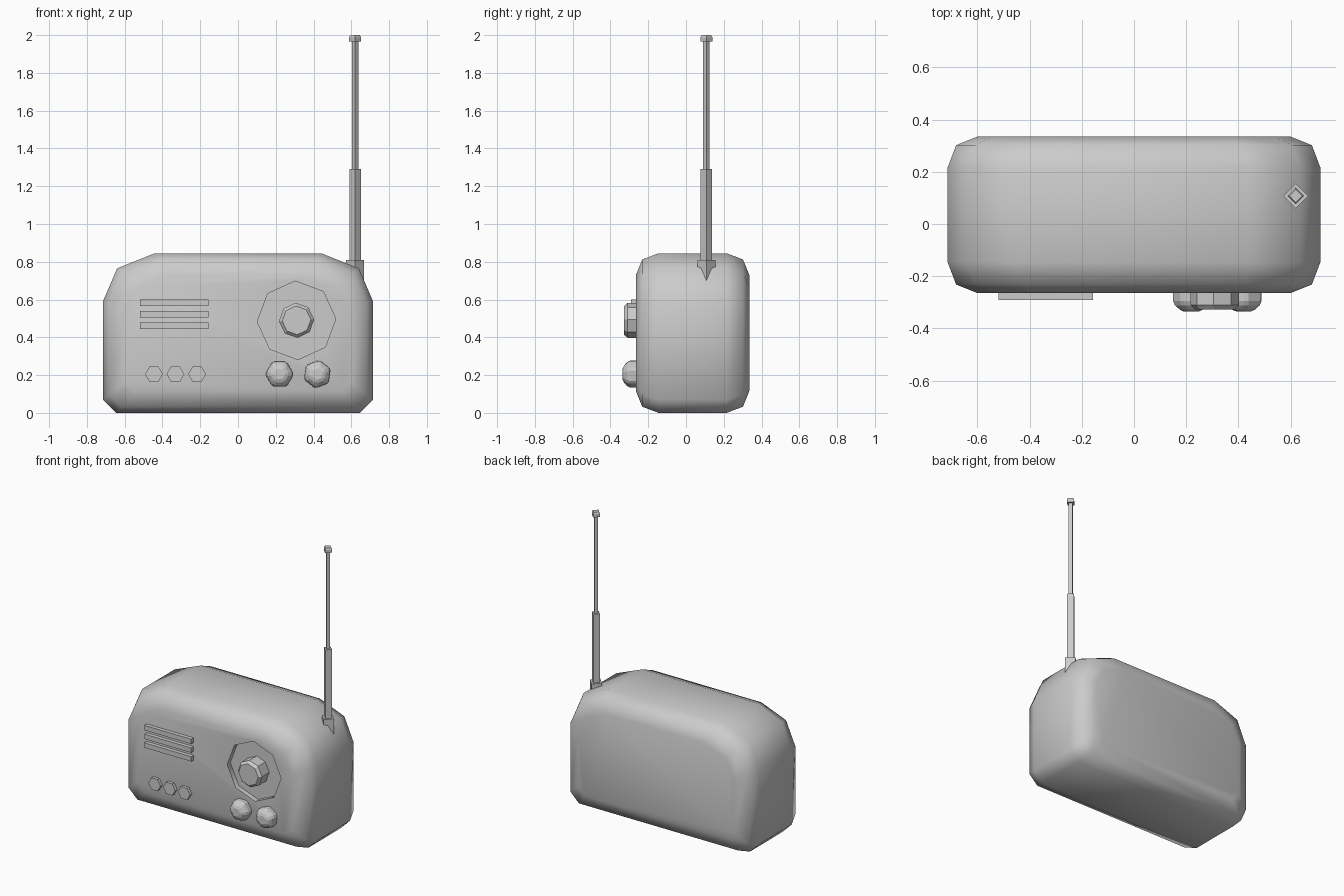
import bpy, bmesh
from math import cos, sin, tau, radians
from mathutils import Matrix

if "Cube" in bpy.data.objects:
    bpy.data.objects.remove(bpy.data.objects["Cube"])

grey = bpy.data.materials.new("light grey")
grey.use_nodes = True
grey.diffuse_color = (0.6, 0.6, 0.6, 1)
grey.node_tree.nodes["Principled BSDF"].inputs["Base Color"].default_value = grey.diffuse_color

FRONT = -0.265
BACK = 0.335
HALF = 0.715
TALL = 0.845


def loft(name, loops, smooth=None):
    """Skin a stack of equal point loops and cap both ends."""
    bm = bmesh.new()
    rings = [[bm.verts.new(p) for p in loop] for loop in loops]
    n = len(rings[0])
    for a, b in zip(rings, rings[1:]):
        for i in range(n):
            j = (i + 1) % n
            bm.faces.new((a[i], a[j], b[j], b[i]))
    bm.faces.new(rings[0])
    bm.faces.new(rings[-1])
    bmesh.ops.recalc_face_normals(bm, faces=bm.faces)
    mesh = bpy.data.meshes.new(name)
    bm.to_mesh(mesh)
    bm.free()
    mesh.materials.append(grey)
    obj = bpy.data.objects.new(name, mesh)
    bpy.context.collection.objects.link(obj)
    if smooth:
        shade(obj, smooth)
    return obj


def shade(obj, angle):
    bpy.ops.object.select_all(action="DESELECT")
    obj.select_set(True)
    bpy.context.view_layer.objects.active = obj
    bpy.ops.object.shade_smooth_by_angle(angle=radians(angle))


def ring_stack(name, rings, sides, centre, turn=0, forward=False, smooth=None):
    """Turned part from (radius, height) rings, upright or pointing to the front."""
    place = Matrix.Translation(centre)
    if forward:
        place = place @ Matrix.Rotation(radians(90), 4, "X")
    loops = []
    for r, h in rings:
        angles = [tau * i / sides + radians(turn) for i in range(sides)]
        loops.append([(place @ Matrix.Translation((r * cos(a), r * sin(a), h))).translation
                      for a in angles])
    return loft(name, loops, smooth)


# Case: bevelled outline, drawn in towards the front and back
half = [(0.645, 0), (HALF, 0.07), (HALF, 0.59), (0.64, 0.765), (0.44, TALL)]
outline = half + [(-x, z) for x, z in reversed(half)]


def section(y, inset):
    return [(x * (1 - inset / HALF), y, inset + z * (1 - 2 * inset / TALL)) for x, z in outline]


case = loft("case", [section(y, d) for y, d in (
    (FRONT, 0.115), (FRONT + 0.033, 0.033), (FRONT + 0.12, 0),
    (BACK - 0.12, 0), (BACK - 0.033, 0.033), (BACK, 0.115))])

# Round dial recess cut into the front
cutter = ring_stack("dial_cutter", [(0.208, -0.035), (0.208, 0.1)], 8,
                    (0.31, FRONT, 0.49), 2, True)
cut = case.modifiers.new("dial recess", "BOOLEAN")
cut.object = cutter
cut.operation = "DIFFERENCE"
cut.solver = "EXACT"
bpy.context.view_layer.update()
cut_mesh = bpy.data.meshes.new_from_object(
    case.evaluated_get(bpy.context.evaluated_depsgraph_get()))
case.modifiers.clear()
case.data = cut_mesh
bpy.data.objects.remove(cutter)
shade(case, 65)

# Tuning knob standing in the recess
ring_stack("tuning_knob", [(0.093, -0.04), (0.093, 0.045), (0.076, 0.063)], 8,
           (0.31, FRONT, 0.49), 3, True, 30)

# Small faceted knobs
for side, x, turn in (("right", 0.22, 0), ("left", 0.42, 22)):
    knob = ring_stack(side + "_knob", [(0.076, -0.02), (0.076, 0.04), (0.042, 0.07)], 6,
                      (x, FRONT, 0.205), turn, True)
    bevel = knob.modifiers.new("chamfer", "BEVEL")
    bevel.width = 0.01
    bevel.segments = 1

# Push buttons
for i in range(3):
    ring_stack(f"button_{i + 1}", [(0.047, -0.02), (0.047, 0.022)], 6,
               (-0.445 + 0.114 * i, FRONT, 0.205), 0, True)

# Speaker slats
for i in range(3):
    z = 0.583 - 0.061 * i
    loft(f"speaker_slat_{i + 1}", [
        [(-0.52, y, z - 0.017), (-0.157, y, z - 0.017), (-0.157, y, z + 0.017), (-0.52, y, z + 0.017)]
        for y in (FRONT + 0.02, FRONT - 0.027)])

# Telescopic antenna, square and turned on its corner
for name, rings in (
        ("antenna_base", [(0.048, 0.6), (0.048, 0.81)]),
        ("antenna_lower_tube", [(0.03, 0.78), (0.03, 1.29)]),
        ("antenna_upper_rod", [(0.017, 1.27), (0.017, 1.98)]),
        ("antenna_tip", [(0.032, 1.967), (0.032, 1.988), (0.025, 2.0)])):
    ring_stack(name, rings, 4, (0.62, 0.108, 0))
